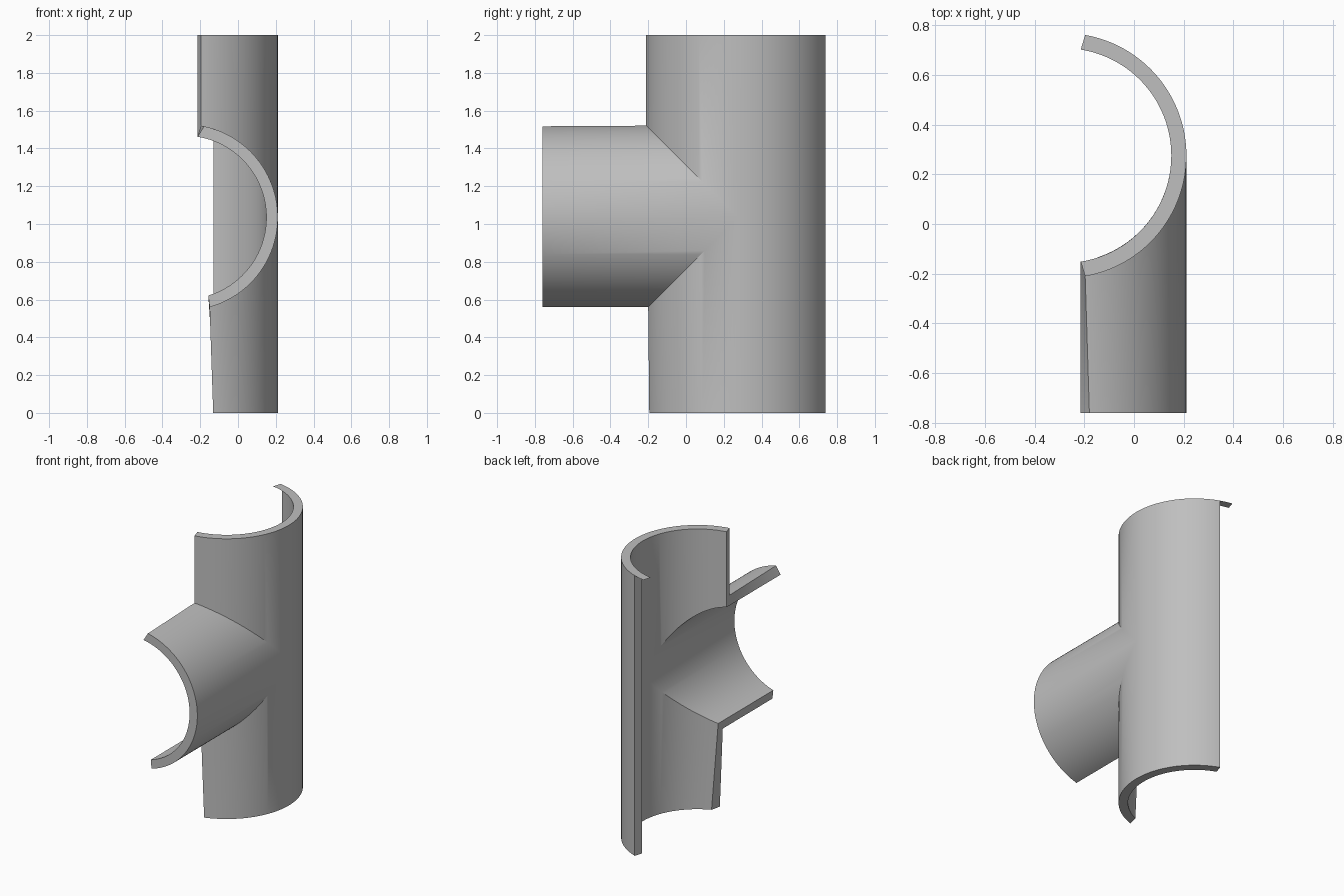
import bpy, bmesh, math

if "Cube" in bpy.data.objects:
    bpy.data.objects.remove(bpy.data.objects["Cube"])

# Pipe dimensions: both pipes share one radius, so they meet on 45 degree mitres
CX, CY, ZC = -0.282, 0.275, 1.035
R_OUT, R_IN = 0.493, 0.432
HEIGHT, BRANCH_END = 2.0, -0.76
STEPS = 32

grey = bpy.data.materials.new("pipe_grey")
grey.use_nodes = True
colour = (0.52, 0.52, 0.52, 1)
grey.diffuse_color = colour
grey.node_tree.nodes["Principled BSDF"].inputs["Base Color"].default_value = colour


def polar(r, a):
    return r * math.cos(a), r * math.sin(a)


def mitre(r, a, side):
    c, s = polar(r, a)
    return CX + c, CY - s, ZC + side * s


def branch_end(r, a, side):
    c, s = polar(r, a)
    return CX + c, BRANCH_END, ZC + side * s


def back_middle(r, a, side):
    c, s = polar(r, a)
    return CX + c, CY + s, ZC


def back_end(r, a, side):
    x, y, _ = back_middle(r, a, side)
    return x, y, HEIGHT if side > 0 else 0


def front_end(r, a, side):
    x, y, _ = mitre(r, a, side)
    return x, y, HEIGHT if side > 0 else 0


def add_wall(bm, near, far, side, near_stop, far_stop):
    """Curved wall from angle 0 to the given (outer, inner) stop angles."""
    previous = None
    for i in range(STEPS + 1):
        t = math.radians(i / STEPS)
        ring = [bm.verts.new(near(R_OUT, t * near_stop[0], side)),
                bm.verts.new(far(R_OUT, t * far_stop[0], side)),
                bm.verts.new(far(R_IN, t * far_stop[1], side)),
                bm.verts.new(near(R_IN, t * near_stop[1], side))]
        if previous:
            for k in range(3):  # outside, end rim, inside
                bm.faces.new((previous[k], previous[k + 1], ring[k + 1], ring[k]))
        previous = ring
    bm.faces.new(previous)  # cut face along the open side


def finish(bm, name):
    mesh = bpy.data.meshes.new(name)
    bm.to_mesh(mesh)
    bm.free()
    obj = bpy.data.objects.new(name, mesh)
    bpy.context.collection.objects.link(obj)
    mesh.materials.append(grey)
    return obj


# Half tee: back wall, front wall and side branch, above and below the middle
bm = bmesh.new()
UP, LOW, BACK = (80, 81), (74.5, 73.2), (69.8, 69.4)
for side, stop, front_stop, branch_stop in (
        (1, UP, UP, (78, 81)), (-1, LOW, (72.2, 67.3), LOW)):
    add_wall(bm, back_middle, back_end, side, BACK, BACK)
    add_wall(bm, mitre, front_end, side, stop, front_stop)
    add_wall(bm, mitre, branch_end, side, stop, branch_stop)
bmesh.ops.remove_doubles(bm, verts=bm.verts, dist=0.0001)
bmesh.ops.recalc_face_normals(bm, faces=bm.faces)
tee = finish(bm, "half_tee_pipe")
bpy.ops.object.select_all(action="DESELECT")
tee.select_set(True)
bpy.context.view_layer.objects.active = tee
bpy.ops.object.shade_smooth_by_angle(angle=math.radians(30))

# Paper-thin rim sheet that runs on past the back wall at the top
bm = bmesh.new()
previous = None
for i in range(7):
    ring = [bm.verts.new(back_end(r, math.radians(start + (stop - start) * i / 6), 1))
            for r, start, stop in zip((R_OUT, R_IN), BACK, UP)]
    if previous:
        bm.faces.new((previous[0], ring[0], ring[1], previous[1]))
    previous = ring
finish(bm, "top_rim_sheet")
